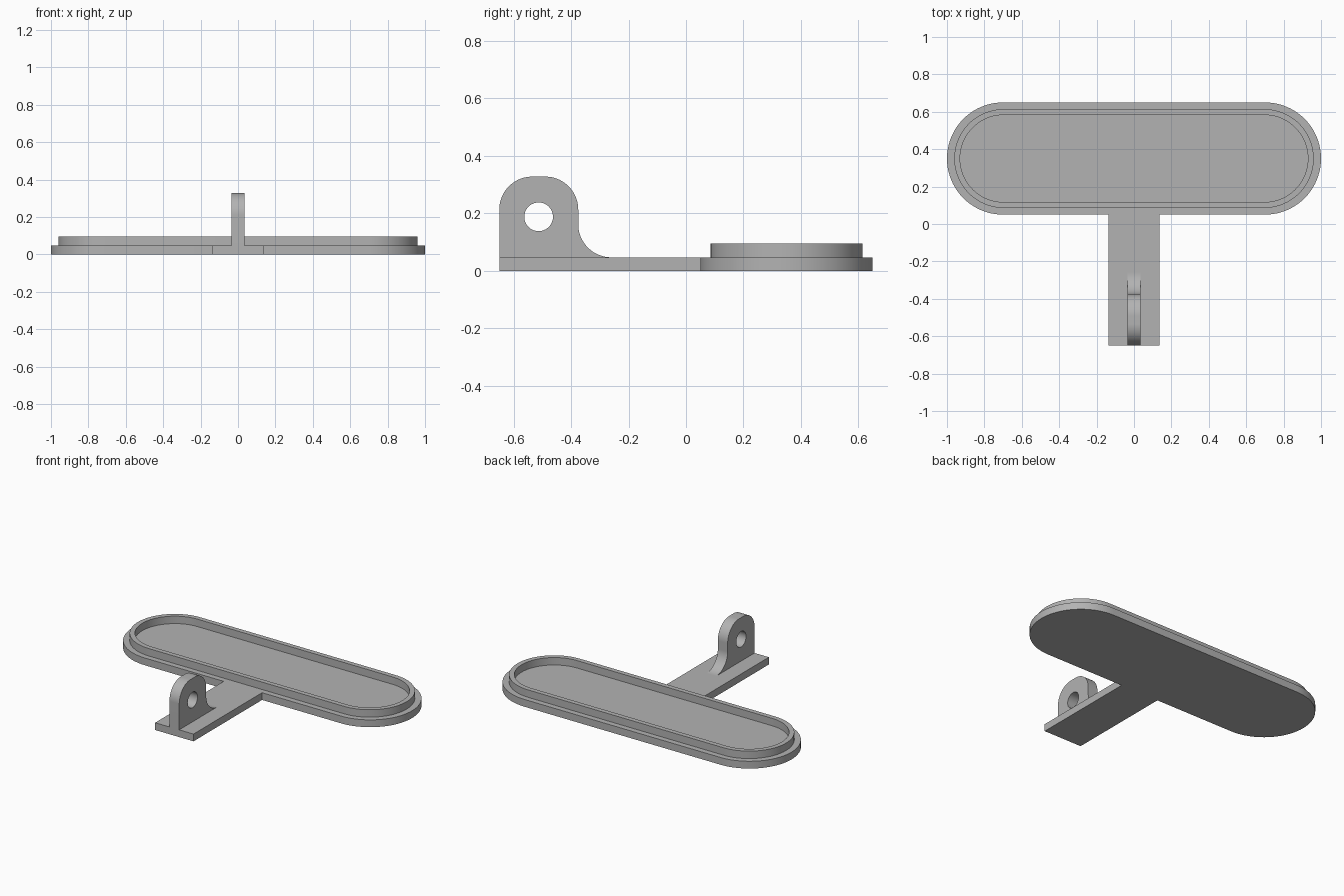
import bpy, bmesh
from math import cos, sin, pi, radians
from mathutils import Matrix

cube = bpy.data.objects.get("Cube")
if cube:
    bpy.data.objects.remove(cube, do_unlink=True)

grey = bpy.data.materials.new("plain grey")
grey.use_nodes = True
grey.diffuse_color = (0.45, 0.45, 0.45, 1)
grey.node_tree.nodes["Principled BSDF"].inputs["Base Color"].default_value = grey.diffuse_color


def arc(cx, cy, r, start, end, steps=24):
    """Points along an arc, angles in degrees."""
    angles = [radians(start + (end - start) * i / steps) for i in range(steps + 1)]
    return [(cx + r * cos(a), cy + r * sin(a)) for a in angles]


def stadium(half_len, y, r):
    return arc(half_len, y, r, -90, 90, 40) + arc(-half_len, y, r, 90, 270, 40)


def prism(name, loops, depth, placement):
    """Fill the outline (later loops are holes) and extrude it upwards."""
    bm = bmesh.new()
    edges = []
    for loop in loops:
        verts = [bm.verts.new((x, y, 0)) for x, y in loop]
        edges += [bm.edges.new((v, verts[i - 1])) for i, v in enumerate(verts)]
    bmesh.ops.triangle_fill(bm, edges=edges, use_beauty=True, use_dissolve=False)
    result = bmesh.ops.extrude_face_region(bm, geom=bm.faces[:], use_keep_orig=True)
    top = [g for g in result["geom"] if isinstance(g, bmesh.types.BMVert)]
    bmesh.ops.translate(bm, verts=top, vec=(0, 0, depth))
    bmesh.ops.recalc_face_normals(bm, faces=bm.faces[:])
    bm.transform(placement)
    mesh = bpy.data.meshes.new(name)
    bm.to_mesh(mesh)
    bm.free()
    mesh.materials.append(grey)
    obj = bpy.data.objects.new(name, mesh)
    bpy.context.collection.objects.link(obj)
    bpy.ops.object.select_all(action='DESELECT')
    obj.select_set(True)
    bpy.context.view_layer.objects.active = obj
    bpy.ops.object.shade_smooth_by_angle(angle=radians(30))
    return obj


BASE_H = 0.047
CENTRE_Y = 0.35
END_X = 0.697
ARM_W = 0.137
FRONT = -0.65

# Flat base: rounded plate with a straight arm running forward
arm = [(-ARM_W, 0.05), (-ARM_W, FRONT), (ARM_W, FRONT), (ARM_W, 0.05)]
prism("base_plate", [stadium(END_X + 0.003, CENTRE_Y, 0.3) + arm], BASE_H, Matrix())

# Raised lip around the plate
prism("tray_rim", [stadium(END_X, CENTRE_Y, 0.264), stadium(END_X, CENTRE_Y, 0.233)],
      0.048, Matrix.Translation((0, 0, BASE_H)))

# Upright lug with rounded top, pivot hole and a fillet onto the arm
BACK, TOP, R = -0.375, 0.328, 0.115
profile = [(FRONT, BASE_H)]
profile += arc(FRONT + R, TOP - R, R, 180, 90)
profile += arc(BACK - R, TOP - R, R, 90, 0)
profile += arc(BACK + R, BASE_H + R, R, 180, 270)
hole = arc(-0.513, 0.188, 0.05, 0, 350, 35)
# Profile plane (y, z) extruded along x
side_on = Matrix(((0, 0, 1, -0.035), (1, 0, 0, 0), (0, 1, 0, 0), (0, 0, 0, 1)))
prism("pivot_lug", [profile, hole], 0.07, side_on)
